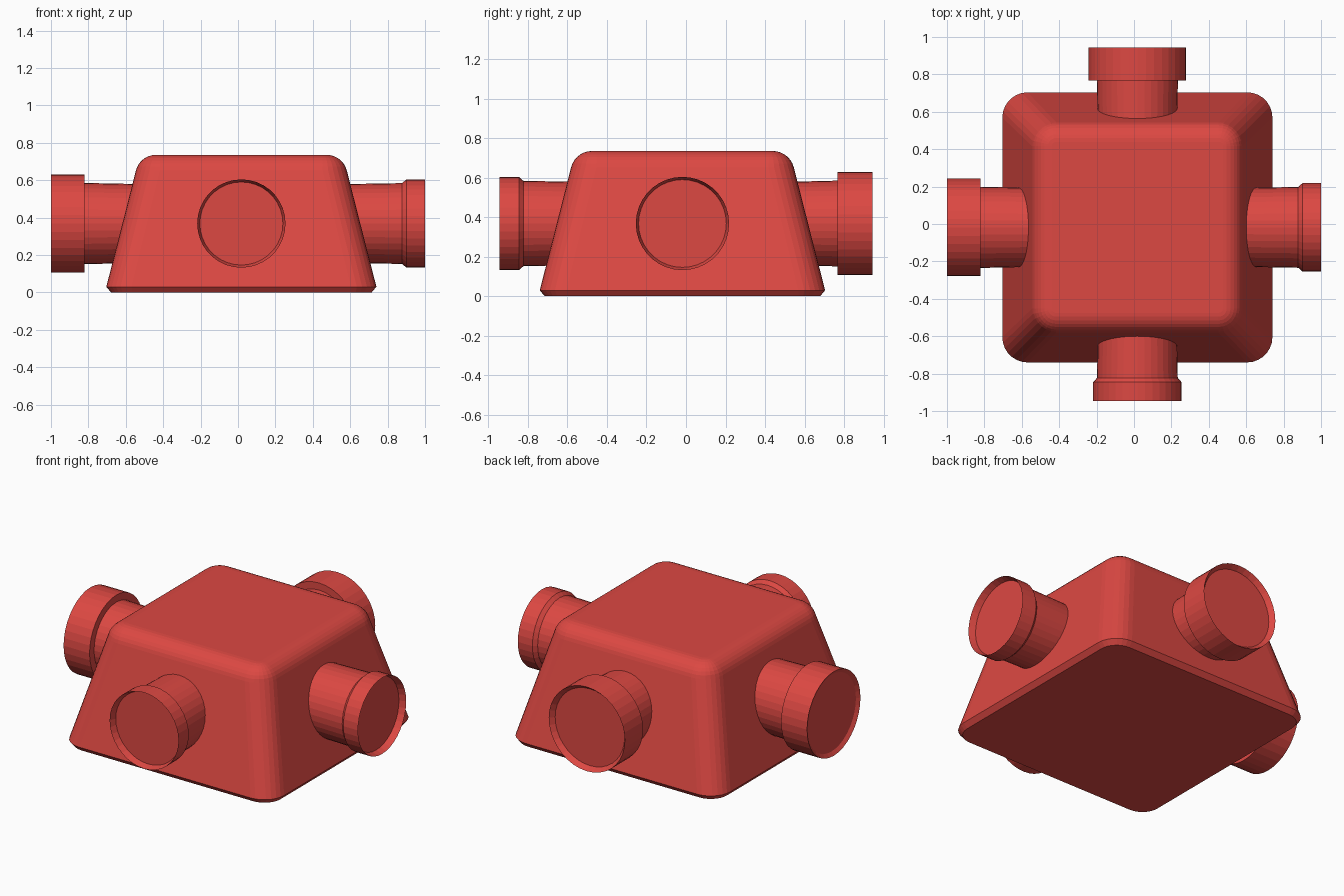
import bpy, bmesh
from math import sin, cos, pi, radians
from mathutils import Matrix

cube = bpy.data.objects.get("Cube")
if cube:
    bpy.data.objects.remove(cube, do_unlink=True)

red = bpy.data.materials.new("red plastic")
red.use_nodes = True
COLOUR = (0.72, 0.065, 0.055, 1)
red.diffuse_color = COLOUR
red.node_tree.nodes["Principled BSDF"].inputs["Base Color"].default_value = COLOUR

CENTRE = Matrix.Translation((0.018, -0.018, 0))
PIPE_HEIGHT = 0.368


def loft(name, rings, matrix):
    """Skin a stack of matching closed rings and cap both ends."""
    bm = bmesh.new()
    loops = [[bm.verts.new(p) for p in ring] for ring in rings]
    n = len(loops[0])
    for a, b in zip(loops, loops[1:]):
        for i in range(n):
            j = (i + 1) % n
            bm.faces.new((a[i], a[j], b[j], b[i]))
    bm.faces.new(loops[0][::-1])
    bm.faces.new(loops[-1])
    bmesh.ops.recalc_face_normals(bm, faces=bm.faces)
    mesh = bpy.data.meshes.new(name)
    bm.to_mesh(mesh)
    bm.free()
    mesh.materials.append(red)
    obj = bpy.data.objects.new(name, mesh)
    obj.matrix_world = matrix
    bpy.context.collection.objects.link(obj)
    return obj


def rounded_square(half, radius, z, steps=7):
    pts = []
    for corner in range(4):
        mid = pi / 4 + corner * pi / 2
        cx = (half - radius) * (1 if cos(mid) > 0 else -1)
        cy = (half - radius) * (1 if sin(mid) > 0 else -1)
        for k in range(steps + 1):
            a = corner * pi / 2 + k / steps * pi / 2
            pts.append((cx + radius * cos(a), cy + radius * sin(a), z))
    return pts


def circle(radius, z, sides=36):
    return [(radius * cos(2 * pi * i / sides), radius * sin(2 * pi * i / sides), z)
            for i in range(sides)]


# Tapered box body with a chamfered foot and rounded top edge
ROUND, TOP, FLAT, SLOPE = 0.11, 0.735, 0.457, radians(14.4)
body = [rounded_square(0.697, 0.11, 0), rounded_square(0.722, 0.135, 0.03)]
for k in range(8):
    a = SLOPE + k / 7 * (pi / 2 - SLOPE)
    body.append(rounded_square(FLAT + ROUND * cos(a), 0.022 + ROUND * cos(a),
                               TOP - ROUND + ROUND * sin(a)))
loft("box_body", body, CENTRE)


# Pipe stubs: local z points outward, the open end has a shallow dished cap
def pipe(name, direction, length, collar, dish):
    if collar:
        profile = [(0.209, 0.45), (0.217, length - 0.178), (0.261, length - 0.178),
                   (0.261, length), (0.238, length - dish)]
    else:
        profile = [(0.209, 0.45), (0.216, length - 0.122), (0.236, length - 0.1),
                   (0.236, length), (0.222, length - dish)]
    turn = Matrix.Rotation(radians(direction), 4, 'Z') @ Matrix.Rotation(pi / 2, 4, 'Y')
    loft(name, [circle(r, z) for r, z in profile],
         CENTRE @ Matrix.Translation((0, 0, PIPE_HEIGHT)) @ turn)


pipe("left_spigot", 0, 0.982, False, 0.04)
pipe("front_spigot", -90, 0.927, False, 0.04)
pipe("right_socket", 180, 1.018, True, 0.015)
pipe("back_socket", 90, 0.963, True, 0.03)
